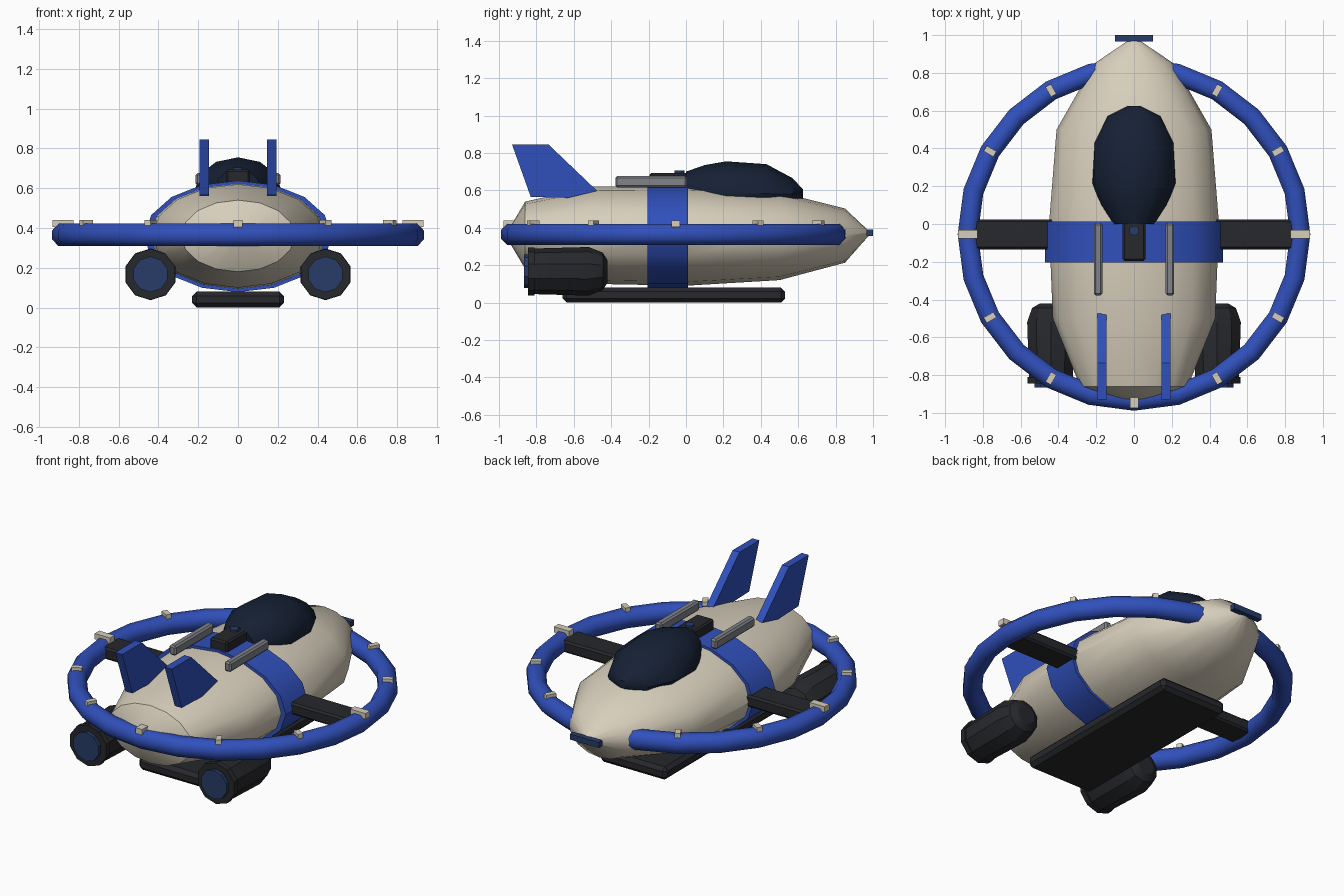
import bpy, bmesh
from math import sin, cos, pi, radians
from mathutils import Matrix

if "Cube" in bpy.data.objects:
    bpy.data.objects.remove(bpy.data.objects["Cube"])


def material(name, rgb):
    m = bpy.data.materials.new(name)
    m.diffuse_color = (*rgb, 1)
    m.use_nodes = True
    m.node_tree.nodes["Principled BSDF"].inputs["Base Color"].default_value = m.diffuse_color
    return m


CREAM = material("cream", (0.68, 0.62, 0.50))
BLUE = material("blue", (0.03, 0.08, 0.50))
DARK = material("dark", (0.02, 0.021, 0.025))
NAVY = material("navy", (0.008, 0.015, 0.035))
GLOW = material("engine_blue", (0.02, 0.045, 0.14))
GREY = material("grey", (0.22, 0.23, 0.25))


def finish(name, bm, mat, angle=35):
    bmesh.ops.recalc_face_normals(bm, faces=bm.faces[:])
    me = bpy.data.meshes.new(name)
    bm.to_mesh(me)
    bm.free()
    me.materials.append(mat)
    for p in me.polygons:
        p.use_smooth = True
    me.set_sharp_from_angle(angle=radians(angle))
    ob = bpy.data.objects.new(name, me)
    bpy.context.collection.objects.link(ob)
    return ob


def loft(name, sections, sides, mat, x=0, angle=35, phase=0.0):
    """Elliptical sections along y: (y, half width, half height, centre z)."""
    bm = bmesh.new()
    rings = []
    for y, w, h, z in sections:
        a = [2 * pi * (i + phase) / sides for i in range(sides)]
        rings.append([bm.verts.new((x + w * cos(t), y, z + h * sin(t))) for t in a])
    for r0, r1 in zip(rings, rings[1:]):
        for i in range(sides):
            j = (i + 1) % sides
            bm.faces.new((r0[i], r0[j], r1[j], r1[i]))
    bm.faces.new(rings[0])
    bm.faces.new(rings[-1])
    return finish(name, bm, mat, angle)


def box(name, lo, hi, mat, bevel=0.0, spin=None):
    bm = bmesh.new()
    size = [b - a for a, b in zip(lo, hi)]
    mid = [(a + b) / 2 for a, b in zip(lo, hi)]
    bmesh.ops.create_cube(bm, size=1)
    bmesh.ops.transform(bm, matrix=Matrix.Translation(mid) @ Matrix.Diagonal((*size, 1)), verts=bm.verts)
    if bevel:
        bmesh.ops.bevel(bm, geom=bm.edges[:], offset=bevel, segments=1, affect='EDGES')
    if spin:
        bmesh.ops.transform(bm, matrix=spin, verts=bm.verts)
    return finish(name, bm, mat, 20)


# Hull, with pointed nose and shallow tail cone
loft("hull", [(-0.96, 0.015, 0.01, 0.36), (-0.86, 0.285, 0.18, 0.36), (-0.5, 0.43, 0.26, 0.36),
              (0.0, 0.45, 0.267, 0.357), (0.5, 0.41, 0.235, 0.355), (0.85, 0.21, 0.145, 0.358),
              (0.975, 0.025, 0.015, 0.37)], 16, CREAM)
box("nose_plate", (-0.1, 0.965, 0.355), (0.1, 1.0, 0.39), GLOW)

# Blue band round the middle
loft("hull_band", [(-0.205, 0.472, 0.28, 0.358), (0.012, 0.472, 0.28, 0.358)], 16, BLUE)

# Canopy
loft("canopy", [(0.0, 0.115, 0.115, 0.585), (0.1, 0.175, 0.15, 0.585), (0.215, 0.22, 0.17, 0.585),
                (0.43, 0.208, 0.158, 0.582), (0.57, 0.14, 0.085, 0.58), (0.625, 0.03, 0.025, 0.58)],
     12, NAVY)

# Ring around the craft
CY, CZ, R, TUBE = -0.055, 0.365, 0.88, 0.058
bm = bmesh.new()
N, M = 24, 8
rows = []
for i in range(N):
    a = 2 * pi * i / N
    row = []
    for k in range(M):
        t = 2 * pi * (k + 0.5) / M
        r = R + TUBE * cos(t)
        row.append(bm.verts.new((r * cos(a), CY + r * sin(a), CZ + TUBE * 1.05 * sin(t))))
    rows.append(row)
for i in range(N):
    p, q = rows[i], rows[(i + 1) % N]
    for k in range(M):
        j = (k + 1) % M
        bm.faces.new((p[k], q[k], q[j], p[j]))
finish("outer_ring", bm, BLUE, 50)

# Small blocks on top of the ring, none at the nose
for i in range(12):
    if i == 3:
        continue
    length = {0: 0.105, 6: 0.105, 9: 0.08}.get(i, 0.06)
    width = 0.045 if i in (0, 6, 9) else 0.033
    spin = Matrix.Translation((0, CY, 0)) @ Matrix.Rotation(i * pi / 6, 4, 'Z')
    box(f"ring_block_{i}", (R - length / 2, -width / 2, 0.405), (R + length / 2, width / 2, 0.44),
        CREAM, 0, spin)

# Landing plate
box("landing_plate", (-0.23, -0.66, 0.0), (0.23, 0.53, 0.08), DARK, 0.022)

# Top sensor
box("sensor_base", (-0.06, -0.195, 0.61), (0.06, 0.01, 0.693), DARK, 0.01)
bm = bmesh.new()
bmesh.ops.create_cone(bm, cap_ends=True, segments=12, radius1=0.026, radius2=0.026, depth=0.02,
                      matrix=Matrix.Translation((0, -0.035, 0.695)))
finish("sensor_lens", bm, GLOW)

# Paired parts
FIN = [(-0.93, 0.845), (-0.735, 0.845), (-0.475, 0.597), (-0.63, 0.56), (-0.83, 0.565)]
for side, s in (("left", -1), ("right", 1)):
    # Strut from hull to ring
    x0, x1 = sorted((s * 0.38, s * 0.86))
    box(f"{side}_strut", (x0, -0.135, 0.328), (x1, 0.025, 0.402), DARK, 0.012)
    # Roof rail
    box(f"{side}_rail", (s * 0.19 - 0.023, -0.378, 0.615), (s * 0.19 + 0.023, 0.005, 0.676), GREY, 0.01)
    # Engine pod and nozzle
    loft(f"{side}_engine", [(-0.84, 0.12, 0.12, 0.167), (-0.81, 0.122, 0.122, 0.167),
                            (-0.52, 0.132, 0.13, 0.167), (-0.445, 0.105, 0.1, 0.167),
                            (-0.42, 0.06, 0.06, 0.167)], 10, DARK, s * 0.44, 30, 0.5)
    loft(f"{side}_engine_rim", [(-0.845, 0.13, 0.128, 0.167), (-0.81, 0.13, 0.128, 0.167)],
         10, DARK, s * 0.44, 30, 0.5)
    loft(f"{side}_nozzle", [(-0.866, 0.09, 0.09, 0.167), (-0.83, 0.09, 0.09, 0.167)],
         10, GLOW, s * 0.44, 30, 0.5)
    # Swept tail fin
    bm = bmesh.new()
    f = bm.faces.new([bm.verts.new((s * 0.17 - 0.024, y, z)) for y, z in FIN])
    out = bmesh.ops.extrude_face_region(bm, geom=[f])
    bmesh.ops.translate(bm, vec=(0.048, 0, 0),
                        verts=[g for g in out["geom"] if isinstance(g, bmesh.types.BMVert)])
    finish(f"{side}_fin", bm, BLUE, 20)
